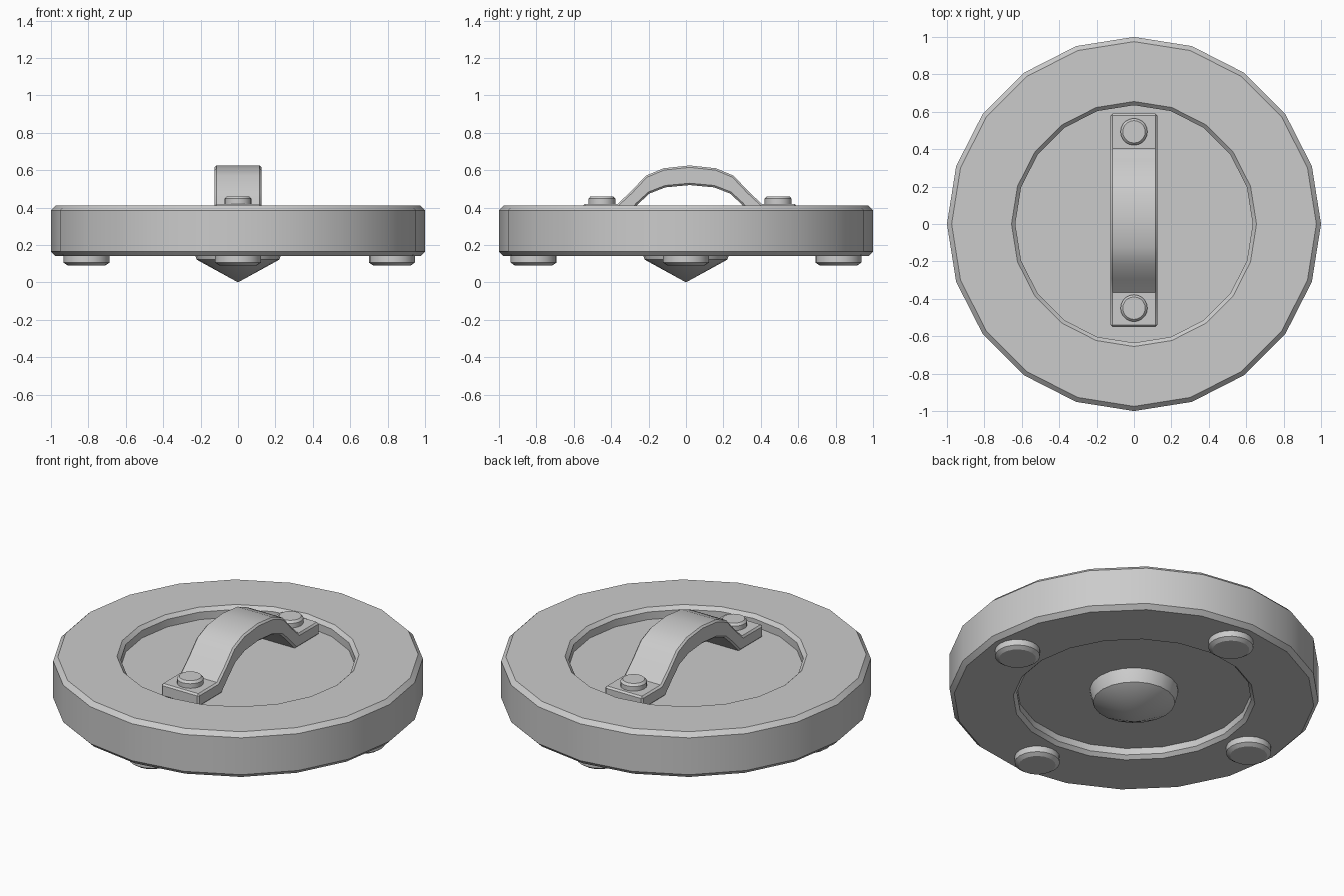
import bpy, bmesh, math

if "Cube" in bpy.data.objects:
    bpy.data.objects.remove(bpy.data.objects["Cube"])


def finish(name, bm, loc=(0, 0, 0), angle=30):
    bmesh.ops.remove_doubles(bm, verts=bm.verts, dist=1e-5)
    bmesh.ops.recalc_face_normals(bm, faces=bm.faces)
    me = bpy.data.meshes.new(name)
    bm.to_mesh(me)
    bm.free()
    me.shade_smooth()
    me.set_sharp_from_angle(angle=math.radians(angle))
    ob = bpy.data.objects.new(name, me)
    ob.location = loc
    bpy.context.collection.objects.link(ob)
    return ob


def lathe(name, profile, loc=(0, 0, 0), sides=20, closed=False):
    """Spin an (r, z) profile around z; open profiles get capped ends."""
    bm = bmesh.new()
    rings = []
    for r, z in profile:
        if r == 0:
            rings.append([bm.verts.new((0, 0, z))] * sides)
        else:
            rings.append([bm.verts.new((r * math.cos(2 * math.pi * i / sides),
                                        r * math.sin(2 * math.pi * i / sides), z))
                          for i in range(sides)])
    pairs = list(zip(rings, rings[1:]))
    if closed:
        pairs.append((rings[-1], rings[0]))
    for a, b in pairs:
        for i in range(sides):
            j = (i + 1) % sides
            bm.faces.new(list(dict.fromkeys((a[i], a[j], b[j], b[i]))))
    if not closed:
        for ring, (r, z) in ((rings[0], profile[0]), (rings[-1], profile[-1])):
            if r > 0:
                bm.faces.new(ring)
    return finish(name, bm, loc)


# Chamfered outer ring and the recessed plate inside it
lathe("outer_ring", [(0.975, 0.14), (1, 0.165), (1, 0.385), (0.975, 0.41),
                     (0.655, 0.41), (0.635, 0.39), (0.635, 0.16), (0.655, 0.14)],
      closed=True)
lathe("inner_plate", [(0.64, 0.20), (0.64, 0.345)])

# Pointed boss under the centre
lathe("centre_point", [(0.24, 0.205), (0.24, 0.19), (0.222, 0.122), (0, 0)])

# Four round feet
for n, (x, y) in enumerate([(-0.81, 0), (0.823, 0), (0, -0.815), (0, 0.815)]):
    lathe(f"foot_{n + 1}", [(0.10, 0.09), (0.122, 0.105), (0.122, 0.15)], (x, y, 0))

# Arched strap handle: half profile (y, z) mirrored about its own centre
CY, HALF_W = 0.02, 0.125
outer = [(0.57, 0.42), (0.385, 0.42), (0.315, 0.485), (0.235, 0.57), (0.14, 0.61), (0, 0.625)]
inner = [(0, 0.52), (0.13, 0.508), (0.215, 0.475), (0.275, 0.42), (0.35, 0.343), (0.57, 0.343)]
half = outer + inner
quads = [(outer[i], outer[i + 1], inner[4 - i], inner[5 - i]) for i in range(5)]
bm = bmesh.new()
for s in (-1, 1):
    for q in quads:
        lo = [bm.verts.new((-HALF_W, CY + s * y, z)) for y, z in q]
        hi = [bm.verts.new((HALF_W, CY + s * y, z)) for y, z in q]
        bm.faces.new(lo)
        bm.faces.new(hi)
        for i in (0, 2):
            bm.faces.new((lo[i], lo[i + 1], hi[i + 1], hi[i]))
        if q is quads[0]:
            bm.faces.new((lo[3], lo[0], hi[0], hi[3]))
bmesh.ops.remove_doubles(bm, verts=bm.verts, dist=1e-4)
bmesh.ops.recalc_face_normals(bm, faces=bm.faces)
edges = [e for e in bm.edges if e.calc_face_angle(0) > math.radians(60)]
bmesh.ops.bevel(bm, geom=edges, offset=0.01, segments=1, affect='EDGES')
finish("handle", bm)

# Rivets holding the handle
for n, y in enumerate((CY - 0.47, CY + 0.473)):
    lathe(f"rivet_{n + 1}", [(0.072, 0.40), (0.072, 0.447), (0.06, 0.46)], (0, y, 0))
